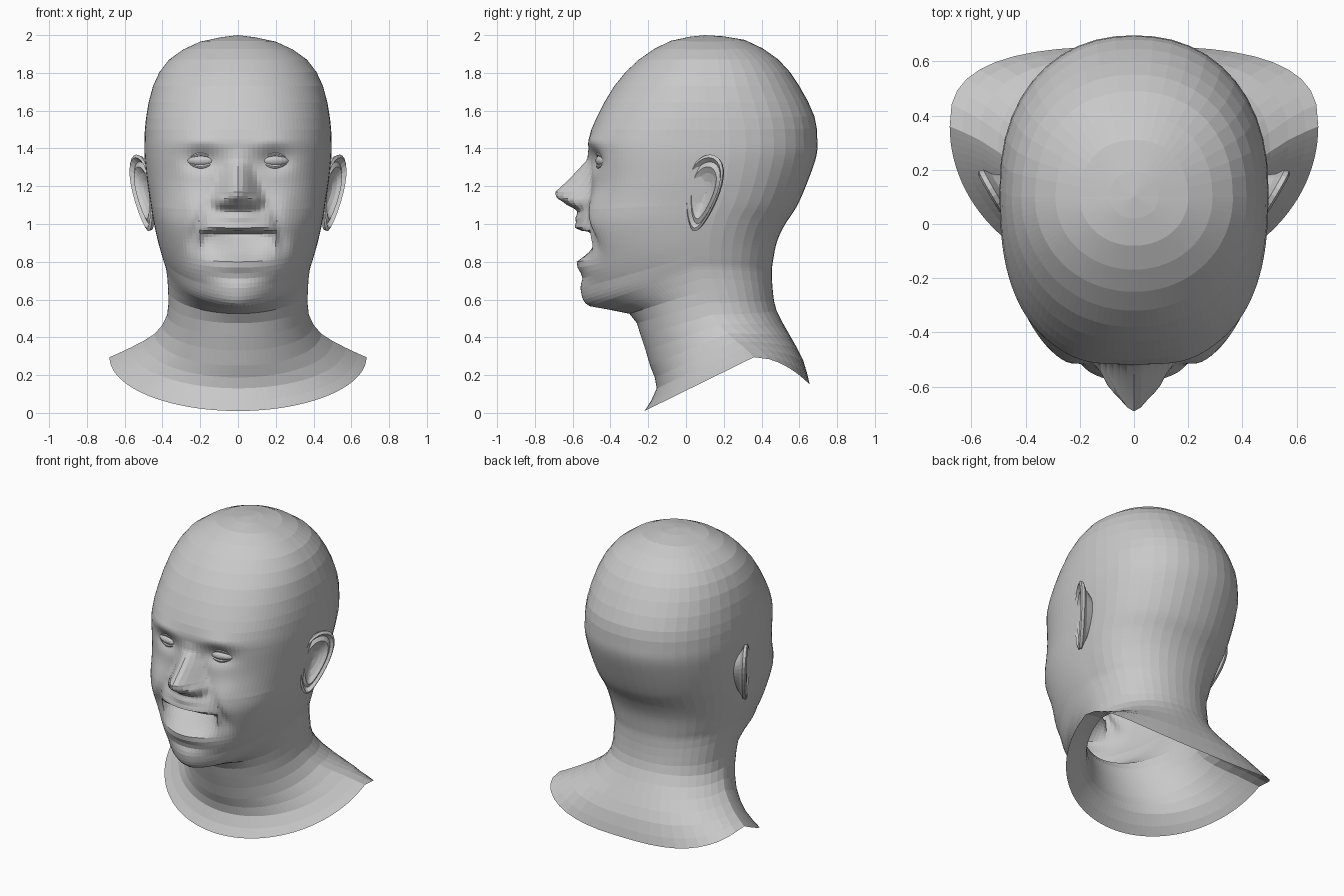
import bpy, bmesh
from math import sin, cos, pi, exp, radians

default = bpy.data.objects.get("Cube")
if default:
    bpy.data.objects.remove(default, do_unlink=True)

# One plain clay grey for the whole bust
clay = bpy.data.materials.new("clay_grey")
clay.use_nodes = True
clay.diffuse_color = (0.58, 0.58, 0.58, 1)
clay.node_tree.nodes["Principled BSDF"].inputs["Base Color"].default_value = clay.diffuse_color


def lerp_table(table, value):
    """Straight-line lookup in a table of (position, result), positions falling."""
    if value >= table[0][0]:
        return table[0][1]
    for (a, ra), (b, rb) in zip(table, table[1:]):
        if value >= b:
            return rb + (ra - rb) * (value - b) / (a - b)
    return table[-1][1]


def bump(offset, size):
    return exp(-(offset / size) ** 2)


def clamp(value):
    return max(0.0, min(1.0, value))


def spline(keys, index, f):
    """Smooth blend between two neighbouring key rings."""
    last = len(keys) - 1
    a, b, c, d = (keys[max(0, min(last, index + k))] for k in (-1, 0, 1, 2))
    return [q + f / 2 * (r - p + f * (2 * p - 5 * q + 4 * r - s + f * (3 * (q - r) + s - p)))
            for p, q, r, s in zip(a, b, c, d)]


def skin_loops(name, loops):
    """Join closed loops of equal length into one flat-shaded surface."""
    bm = bmesh.new()
    rows = [[bm.verts.new(p) for p in loop] for loop in loops]
    for upper, lower in zip(rows, rows[1:]):
        for i in range(len(upper)):
            j = (i + 1) % len(upper)
            bm.faces.new((upper[i], lower[i], lower[j], upper[j]))
    bmesh.ops.remove_doubles(bm, verts=bm.verts[:], dist=0.0005)
    bmesh.ops.recalc_face_normals(bm, faces=bm.faces[:])
    mesh = bpy.data.meshes.new(name)
    bm.to_mesh(mesh)
    bm.free()
    mesh.materials.append(clay)
    obj = bpy.data.objects.new(name, mesh)
    bpy.context.collection.objects.link(obj)


# Key rings from crown to collar:
# front y, front z | half width, side y, side z | back y, back z
RINGS = [
    (.1, 2, 0, .1, 2, .1, 2),
    (-.08, 1.97, .2, .1, 1.965, .31, 1.975),
    (-.25, 1.87, .365, .1, 1.87, .49, 1.87),
    (-.38, 1.73, .45, .1, 1.73, .6, 1.73),
    (-.475, 1.56, .487, .12, 1.56, .68, 1.57),
    (-.515, 1.45, .495, .13, 1.45, .695, 1.45),
    (-.513, 1.36, .495, .13, 1.36, .69, 1.36),
    (-.505, 1.22, .483, .12, 1.24, .65, 1.24),
    (-.525, 1.1, .465, .1, 1.12, .59, 1.1),
    (-.565, .98, .45, .07, 1.03, .52, .99),
    (-.565, .8, .425, .05, .92, .48, .9),
    (-.56, .66, .4, .05, .83, .46, .8),
    (-.51, .565, .38, .06, .76, .455, .74),
    (-.3, .525, .37, .1, .65, .46, .64),
    (-.24, .41, .375, .14, .52, .48, .54),
    (-.19, .25, .44, .22, .42, .55, .41),
    (-.155, .13, .57, .31, .345, .62, .28),
    (-.22, .01, .68, .36, .295, .655, .15),
]
NOSE_HEIGHT = [(1.4, 0), (1.34, .012), (1.17, .182), (1.14, .172), (1.1, .1), (1.07, .02), (1.05, 0)]
NOSE_WIDTH = [(1.4, .08), (1.3, .09), (1.13, .16), (1.05, .14)]
# Squareness of the front half by height: brow, broad cheeks, tapering chin, round neck
FRONT_POWER = [(1.8, 2.05), (1.4, 2.6), (1.2, 2.75), (1.08, 2.85), (.98, 2.6),
               (.8, 2.15), (.66, 1.8), (.56, 1.7), (.5, 2)]


def face_relief(x, z):
    """Push of the face surface along y; negative is forward."""
    x = abs(x)
    # nose and nostril wings
    s = clamp(1 - x / lerp_table(NOSE_WIDTH, z))
    push = -lerp_table(NOSE_HEIGHT, z) * s * s * (3 - 2 * s)
    push -= .035 * bump(x - .09, .035) * bump(z - 1.115, .035)
    # eye sockets, arched brows and cheeks
    push += .04 * bump(x - .19, .09) * bump(z - 1.335, .055)
    push -= .01 * bump(x - .2, .1) * bump(z - 1.44 + .8 * (x - .2) ** 2, .035)
    push -= .015 * bump(x - .25, .08) * bump(z - 1.1, .08)
    # smile folds and sunken sides of the muzzle
    push += .02 * bump(x - .2 - (1.03 - z) * .3, .03) * bump(z - 1.0, .08)
    push += .03 * bump(x - .22, .06) * bump(z - .9, .08)
    # open mouth: sharp under the upper lip, sloping out to the lower lip
    span = clamp(1 - (x / .2) ** 2)
    push += .15 * span ** .8 * clamp((z - .8) / .14) * clamp((.968 - z) / .02)
    # ridge below the nose, lips and the crease above the chin
    push -= .035 * bump(x, .1) * bump(z - 1.04, .04)
    push -= .02 * bump(x, .13) * bump(z - .98, .025)
    push -= .015 * bump(x, .13) * bump(z - .79, .035)
    push += .018 * bump(x, .15) * bump(z - .715, .035)
    return push


def head_ring(ring, front_steps=30, back_steps=11):
    yf, zf, w, ys, zs, yb, zb = ring
    n_front = lerp_table(FRONT_POWER, zf)
    n_back = 2.2 + .6 * clamp((.3 - zf) / .3)
    half = []
    for i in range(front_steps + back_steps + 1):
        ahead = i < front_steps
        t = pi / 2 * (i / front_steps if ahead else 1 - (i - front_steps) / back_steps)
        n, y_end, z_end = (n_front, yf, zf) if ahead else (n_back, yb, zb)
        u = sin(t)
        v = max(0, 1 - u ** n) ** (1 / n)
        lift = v if ahead else v * v
        x, y, z = w * u, ys + (y_end - ys) * v, zs + (z_end - zs) * lift
        if ahead and y < -.2:
            y += face_relief(x, z) * clamp((-.2 - y) / .1)
        half.append((x, y, z))
    return half + [(-x, y, z) for x, y, z in half[-2:0:-1]]


# Head, neck and collar in one skin, with finer rows through the face
loops = []
for k in range(len(RINGS) - 1):
    steps = 10 if 5 <= k <= 9 else 5 if k in (10, 11) else 2
    loops += [head_ring(spline(RINGS, k, i / steps)) for i in range(steps)]
loops.append(head_ring(RINGS[-1]))
skin_loops("head_and_neck", loops)

# Ear loops from the root behind, over the rim, into the bowl: scale, depth
EAR_LOOPS = [(.5, -.07), (.75, -.03), (.97, -.012), (1, .006), (.92, .014), (.81, -.006),
             (.68, .006), (.52, -.012), (.3, -.025), (.01, -.03)]


def build_ear(name, side):
    flare = radians(30)
    loops = []
    for scale, depth in EAR_LOOPS:
        loop = []
        for i in range(28):
            a = 2 * pi * i / 28
            u = .1 * cos(a) * (1 + .35 * sin(a)) * scale
            v = .203 * sin(a) * scale
            loop.append((side * (.5 + sin(flare) * u + cos(flare) * depth + .16 * v),
                         .09 + cos(flare) * u - sin(flare) * depth + .2 * v,
                         1.165 + v))
        loops.append(loop)
    skin_loops(name, loops)


def build_eyeball(name, side):
    bpy.ops.mesh.primitive_uv_sphere_add(segments=20, ring_count=12, radius=1,
                                         location=(side * .195, -.428, 1.335),
                                         rotation=(0, 0, side * radians(14)))
    ball = bpy.context.object
    ball.name = name
    ball.scale = (.085, .05, .034)
    ball.data.materials.append(clay)


def build_lid(name, side, rise):
    """Thin tapered fold arching over or under the eye."""
    loops = []
    for i in range(13):
        f = i / 12
        arch = sin(pi * f)
        cx, cy, cz = .105 + .18 * f, -.462 + .04 * f - .018 * arch, 1.335 + rise * arch
        r = .004 + .009 * arch
        loops.append([(side * cx, cy + r * cos(2 * pi * j / 8), cz + r * sin(2 * pi * j / 8))
                      for j in range(8)])
    skin_loops(name, loops)


for label, side in (("left", 1), ("right", -1)):
    build_ear(label + "_ear", side)
    build_eyeball(label + "_eyeball", side)
    build_lid(label + "_upper_eyelid", side, .036)
    build_lid(label + "_lower_eyelid", side, -.03)
